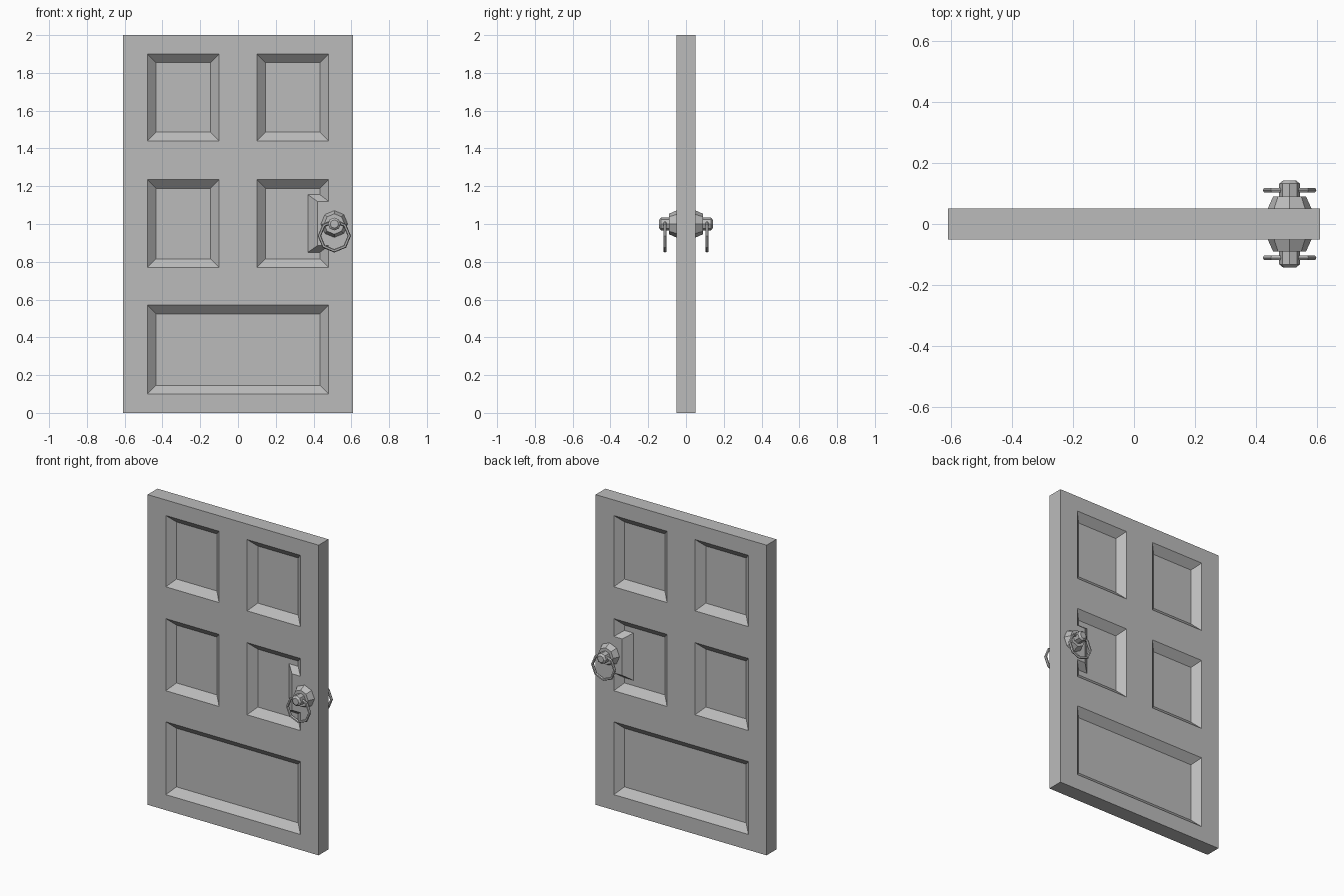
import bpy
import bmesh
from math import pi, cos, sin

cube = bpy.data.objects.get("Cube")
if cube:
    bpy.data.objects.remove(cube, do_unlink=True)

grey = bpy.data.materials.new("mid_grey")
grey.use_nodes = True
colour = (0.5, 0.5, 0.5, 1)
grey.diffuse_color = colour
grey.node_tree.nodes["Principled BSDF"].inputs["Base Color"].default_value = colour

HALF = 0.05      # half the door thickness
DEPTH = 0.043    # panel recess depth
FLOOR = HALF - DEPTH
GRIP = (0.51, 1.0)   # x and z of the handle axis


def add_object(name, bm):
    bmesh.ops.recalc_face_normals(bm, faces=bm.faces)
    mesh = bpy.data.meshes.new(name)
    bm.to_mesh(mesh)
    bm.free()
    mesh.materials.append(grey)
    obj = bpy.data.objects.new(name, mesh)
    bpy.context.collection.objects.link(obj)
    return obj


def loft(name, rings):
    """Skin a stack of matching rings and cap both ends."""
    bm = bmesh.new()
    loops = [[bm.verts.new(p) for p in ring] for ring in rings]
    count = len(loops[0])
    for a, b in zip(loops, loops[1:]):
        for i in range(count):
            j = (i + 1) % count
            bm.faces.new((a[i], a[j], b[j], b[i]))
    bm.faces.new(loops[0])
    bm.faces.new(loops[-1])
    return add_object(name, bm)


# Door leaf: a grid of stiles and rails on each side, with sunken panels
xs = (-0.61, -0.48, -0.10, 0.10, 0.48, 0.61)
zs = (0, 0.10, 0.57, 0.77, 1.235, 1.44, 1.90, 2)
bm = bmesh.new()
rims = []
for side in (-1, 1):
    grid = [[bm.verts.new((x, side * HALF, z)) for x in xs] for z in zs]
    panels, wide = [], []
    for r in range(len(zs) - 1):
        for c in range(len(xs) - 1):
            quad = [grid[r][c], grid[r][c + 1], grid[r + 1][c + 1], grid[r + 1][c]]
            face = bm.faces.new(quad if side < 0 else quad[::-1])
            if r == 1 and 0 < c < 4:
                wide.append(face)
            elif r in (3, 5) and c in (1, 3):
                panels.append(face)
    bm.normal_update()
    panels += bmesh.ops.dissolve_faces(bm, faces=wide)["region"]
    bmesh.ops.inset_individual(bm, faces=panels, thickness=0.046, use_even_offset=True)
    for v in {v for f in panels for v in f.verts}:
        v.co.y = side * FLOOR
    rims.append(grid[0] + [row[-1] for row in grid[1:]]
                + grid[-1][-2::-1] + [row[0] for row in grid[-2:0:-1]])
front, back = rims
for i in range(len(front)):
    j = (i + 1) % len(front)
    bm.faces.new((front[i], front[j], back[j], back[i]))
add_object("door_leaf", bm)


def rectangle(x0, x1, z0, z1, y):
    return [(x0, y, z0), (x1, y, z0), (x1, y, z1), (x0, y, z1)]


def octagon(radius, y):
    return [(GRIP[0] + radius * cos(k * pi / 4), y, GRIP[1] + radius * sin(k * pi / 4))
            for k in range(8)]


for side, label in ((-1, "front"), (1, "back")):
    # Raised block that carries the handle across the panel edge
    loft(label + "_handle_block", [
        rectangle(0.37, 0.48, 0.85, 1.155, side * FLOOR),
        rectangle(0.42, 0.48, 0.885, 1.12, side * HALF)])

    # Tapered rosette and bevelled knob
    rosette = ((0.071, 0.045), (0.071, 0.052), (0.054, 0.09))
    loft(label + "_rosette", [octagon(r, side * y) for r, y in rosette])
    knob = ((0.034, 0.085), (0.034, 0.132), (0.022, 0.142))
    loft(label + "_knob", [octagon(r, side * y) for r, y in knob])

    # Pull ring hanging through the knob
    bpy.ops.mesh.primitive_torus_add(
        major_segments=8, minor_segments=6, major_radius=0.079, minor_radius=0.009,
        location=(GRIP[0], side * 0.111, 0.937), rotation=(pi / 2, 0, 0))
    ring = bpy.context.object
    ring.name = label + "_pull_ring"
    ring.data.materials.append(grey)
    for poly in ring.data.polygons:
        poly.use_smooth = False
